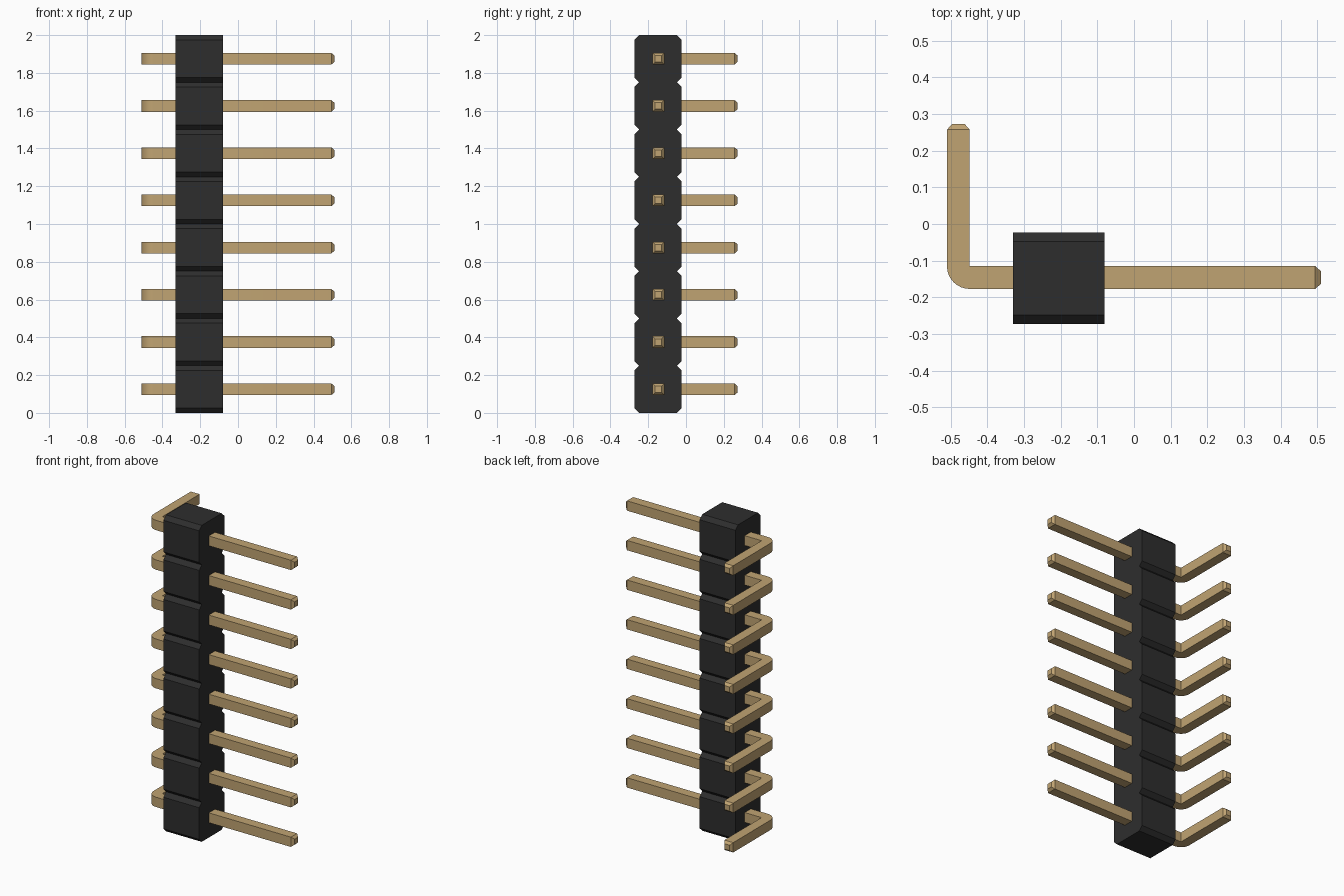
import bpy, bmesh, math

if "Cube" in bpy.data.objects:
    bpy.data.objects.remove(bpy.data.objects["Cube"])

PINS, PITCH = 8, 0.25
X0, X1 = -0.33, -0.08            # housing extent in x
YC, HALF, CH = -0.148, 0.125, 0.025
H = 0.031                        # half thickness of a pin
PY = -0.146                      # pin axis in y
END, TIP, TIP_H = 0.51, 0.016, 0.017


def material(name, rgb):
    m = bpy.data.materials.new(name)
    m.diffuse_color = (*rgb, 1)
    m.use_nodes = True
    m.node_tree.nodes["Principled BSDF"].inputs["Base Color"].default_value = m.diffuse_color
    return m


def make_object(name, bm, mat):
    bmesh.ops.recalc_face_normals(bm, faces=bm.faces)
    me = bpy.data.meshes.new(name)
    bm.to_mesh(me)
    bm.free()
    me.materials.append(mat)
    ob = bpy.data.objects.new(name, me)
    bpy.context.collection.objects.link(ob)
    return ob


black = material("black plastic", (0.027, 0.027, 0.027))
gold = material("gold metal", (0.53, 0.37, 0.17))

# Housing: notched outline in the YZ plane, extruded along x
right = []
for k in range(PINS):
    z = k * PITCH
    right += [(HALF - CH, z), (HALF, z + CH), (HALF, z + PITCH - CH)]
right.append((HALF - CH, PINS * PITCH))
outline = right + [(-y, z) for y, z in reversed(right)]
bm = bmesh.new()
face = bm.faces.new([bm.verts.new((X0, YC + y, z)) for y, z in outline])
ext = bmesh.ops.extrude_face_region(bm, geom=[face])
bmesh.ops.translate(bm, vec=(X1 - X0, 0, 0),
                    verts=[v for v in ext["geom"] if isinstance(v, bmesh.types.BMVert)])
make_object("housing", bm, black)

# Pin: square rings along an L path, as (inner xy, outer xy, half height)
cx, cy = -END + 2 * H, PY + H    # inner corner of the bend
rings = [((END, PY + TIP_H), (END, PY - TIP_H), TIP_H),
         ((END - TIP, PY + H), (END - TIP, PY - H), H)]
for i in range(9):
    a = math.radians(270 - 90 * i / 8)
    rings.append(((cx, cy), (cx + 2 * H * math.cos(a), cy + 2 * H * math.sin(a)), H))
ax, yt = cx - H, 0.273
rings += [((cx, yt - TIP), (cx - 2 * H, yt - TIP), H),
          ((ax + TIP_H, yt), (ax - TIP_H, yt), TIP_H)]


def make_pin(name, z):
    bm = bmesh.new()
    loops = [[bm.verts.new((*p, z + s * h)) for p, s in ((a, -1), (b, -1), (b, 1), (a, 1))]
             for a, b, h in rings]
    for r, q in zip(loops, loops[1:]):
        for j in range(4):
            n = (j + 1) % 4
            if j == 3 and (r[0].co - q[0].co).length < 1e-6:
                continue         # inner corner of the bend has no width
            bm.faces.new((r[j], r[n], q[n], q[j]))
    bm.faces.new(loops[0])
    bm.faces.new(loops[-1])
    bmesh.ops.remove_doubles(bm, verts=bm.verts, dist=1e-5)
    ob = make_object(name, bm, gold)
    bpy.ops.object.select_all(action='DESELECT')
    ob.select_set(True)
    bpy.context.view_layer.objects.active = ob
    bpy.ops.object.shade_smooth_by_angle(angle=math.radians(20))


for k in range(PINS):
    make_pin(f"pin_{k + 1}", (k + 0.5) * PITCH)
